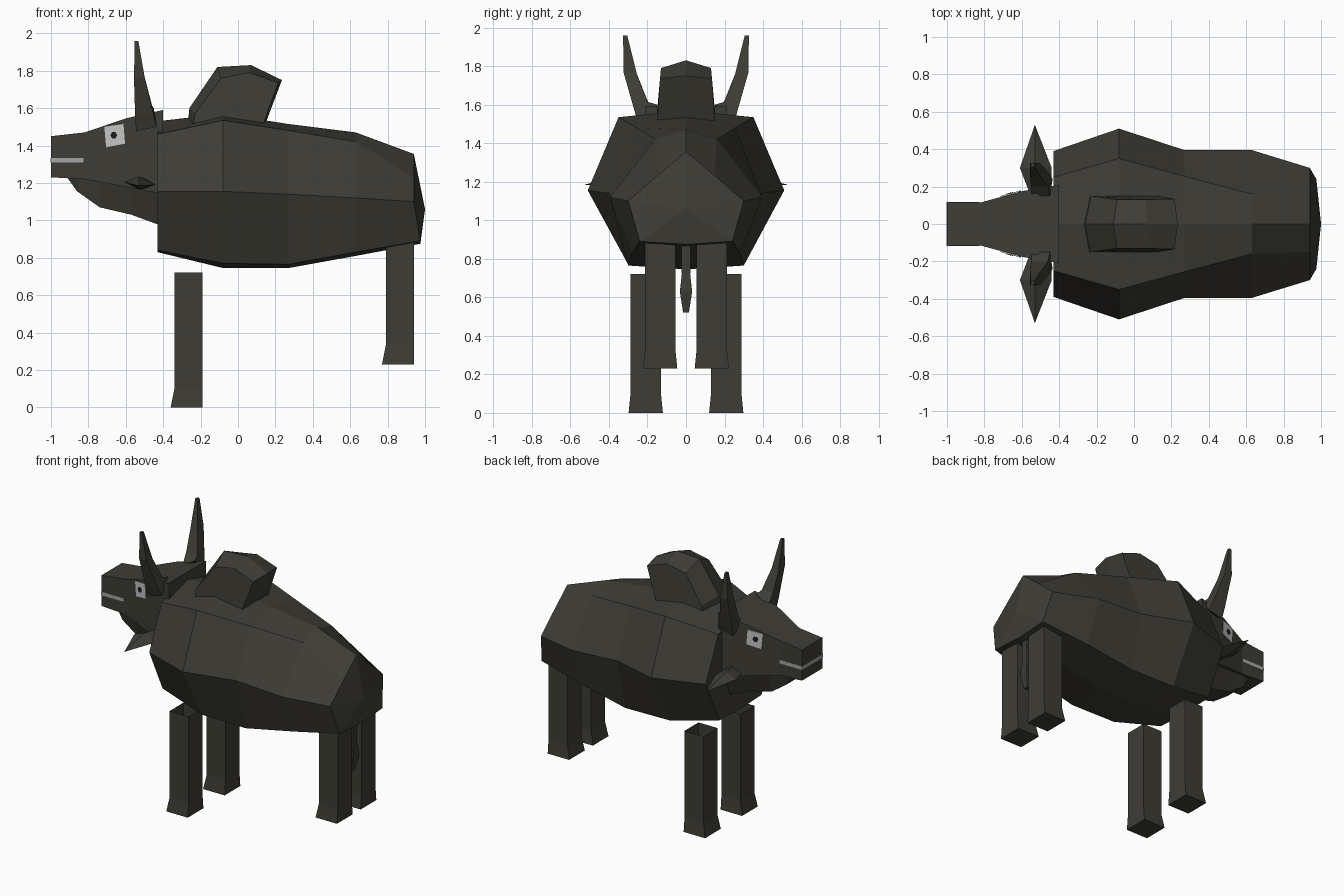
import bpy, bmesh, math

if "Cube" in bpy.data.objects:
    bpy.data.objects.remove(bpy.data.objects["Cube"])


def material(name, rgb):
    m = bpy.data.materials.new(name)
    m.diffuse_color = (*rgb, 1)
    m.use_nodes = True
    m.node_tree.nodes["Principled BSDF"].inputs["Base Color"].default_value = m.diffuse_color
    return m


HIDE = material("dark hide", (0.048, 0.046, 0.036))
WHITE = material("eye white", (0.55, 0.55, 0.55))
GREY = material("mouth grey", (0.38, 0.38, 0.38))
BLACK = material("pupil black", (0.012, 0.012, 0.012))


def finish(name, bm, mat):
    bmesh.ops.recalc_face_normals(bm, faces=bm.faces)
    me = bpy.data.meshes.new(name)
    bm.to_mesh(me)
    bm.free()
    me.materials.append(mat)
    ob = bpy.data.objects.new(name, me)
    bpy.context.collection.objects.link(ob)
    return ob


def loft(name, rings, mat=HIDE, cap_start=True, cap_end=True, tip=None):
    """Skin a list of closed rings; tip closes the far end as a fan."""
    bm = bmesh.new()
    vs = [[bm.verts.new(p) for p in r] for r in rings]
    n = len(rings[0])
    for a, b in zip(vs, vs[1:]):
        for i in range(n):
            j = (i + 1) % n
            bm.faces.new((a[i], a[j], b[j], b[i]))
    if cap_start:
        bm.faces.new(vs[0])
    if tip:
        t = bm.verts.new(tip)
        for i in range(n):
            bm.faces.new((vs[-1][i], vs[-1][(i + 1) % n], t))
    elif cap_end:
        bm.faces.new(vs[-1])
    return finish(name, bm, mat)


def plate(name, pts, mat, depth):
    """Thin plate through pts, thickened along y."""
    return loft(name, [pts, [(x, y + depth, z) for x, y, z in pts]], mat)


def rect(x, w, z0, z1):
    return [(x, -w, z0), (x, w, z0), (x, w, z1), (x, -w, z1)]


# Body: x, top, upper (y, z), widest (y, z), lower (y, z), bottom
stations = [
    (-0.43, 1.53, 0.25, 1.46, 0.39, 1.155, 0.24, 0.84, 0.83),
    (-0.08, 1.57, 0.35, 1.535, 0.51, 1.155, 0.30, 0.77, 0.745),
    (0.27, 1.515, 0.255, 1.48, 0.395, 1.14, 0.30, 0.765, 0.745),
    (0.63, 1.47, 0.16, 1.42, 0.395, 1.12, 0.28, 0.83, 0.81),
    (0.94, 1.355, 0.15, 1.23, 0.30, 1.10, 0.24, 0.89, 0.875),
]
rings = []
for x, zt, yu, zu, ym, zm, yl, zl, zb in stations:
    low = x + (0.035 if x > 0.9 else 0)
    rings.append([(x, 0, zt), (x, yu, zu), (x, ym, zm), (low, yl, zl), (low, 0, zb),
                  (low, -yl, zl), (x, -ym, zm), (x, -yu, zu)])
loft("body", rings, tip=(1.0, 0, 1.06))

# Hump: side profiles with a taller ridge between them
side = [(-0.24, 1.50), (-0.23, 1.57), (-0.09, 1.76), (0.06, 1.79), (0.215, 1.735), (0.13, 1.50)]
ridge = [(-0.27, 1.50), (-0.26, 1.60), (-0.11, 1.82), (0.07, 1.83), (0.235, 1.75), (0.14, 1.50)]
wide = [0.15, 0.15, 0.13, 0.13, 0.135, 0.15]
loft("hump", [[(x, -w, z) for (x, z), w in zip(side, wide)],
              [(x, 0, z) for x, z in ridge],
              [(x, w, z) for (x, z), w in zip(side, wide)]])

# Head with snout
loft("head", [rect(-1.0, 0.115, 1.23, 1.45), rect(-0.82, 0.115, 1.22, 1.47),
              rect(-0.60, 0.175, 1.18, 1.545), rect(-0.40, 0.21, 1.14, 1.59)])

# Jaw and throat hanging under the head
throat = []
for x, wt, zt, wb, zb in [(-0.91, 0.09, 1.24, 0.07, 1.225), (-0.86, 0.10, 1.24, 0.08, 1.155),
                          (-0.74, 0.125, 1.23, 0.08, 1.07), (-0.57, 0.17, 1.20, 0.09, 1.03),
                          (-0.42, 0.20, 1.18, 0.12, 0.975)]:
    throat.append([(x, -wt, zt), (x, wt, zt), (x, wb, zb), (x, -wb, zb)])
loft("throat", throat)

# Mouth stripe wrapping the snout
loft("mouth", [rect(-1.003, 0.118, 1.308, 1.334), rect(-0.825, 0.118, 1.308, 1.334)], GREY)


def cheek(x):
    return 0.115 + (x + 0.82) * 0.06 / 0.22


for s, label in ((-1, "right"), (1, "left")):
    # Eye plate and pupil following the cheek
    white = [(-0.715, 1.50), (-0.612, 1.515), (-0.604, 1.41), (-0.705, 1.39)]
    plate(label + "_eye", [(x, s * cheek(x), z) for x, z in white], WHITE, s * 0.006)
    pupil = [(-0.664 + 0.018 * math.cos(a * math.pi / 3), 1.455 + 0.02 * math.sin(a * math.pi / 3))
             for a in range(6)]
    plate(label + "_pupil", [(x, s * cheek(x), z) for x, z in pupil], BLACK, s * 0.009)

    # Horn: four-sided, sweeping out and then up
    horn = [
        [(-0.545, 0.15, 1.54), (-0.45, 0.15, 1.60), (-0.435, 0.24, 1.50), (-0.545, 0.24, 1.475)],
        [(-0.55, 0.20, 1.62), (-0.46, 0.20, 1.615), (-0.45, 0.265, 1.56), (-0.55, 0.265, 1.56)],
        [(-0.556, 0.255, 1.76), (-0.50, 0.255, 1.76), (-0.50, 0.325, 1.77), (-0.556, 0.325, 1.77)],
        [(-0.552, 0.305, 1.96), (-0.533, 0.305, 1.96), (-0.533, 0.326, 1.96), (-0.552, 0.326, 1.96)],
    ]
    loft(label + "_horn", [[(x, s * y, z) for x, y, z in r] for r in horn])

    # Ear: flattened diamond closing to a point
    ear = [
        [(-0.56, 0.17, 1.19), (-0.50, 0.17, 1.225), (-0.44, 0.17, 1.19), (-0.50, 0.17, 1.17)],
        [(-0.61, 0.30, 1.205), (-0.53, 0.30, 1.235), (-0.44, 0.30, 1.19), (-0.53, 0.30, 1.165)],
    ]
    loft(label + "_ear", [[(x, s * y, z) for x, y, z in r] for r in ear],
         tip=(-0.53, s * 0.53, 1.185))

    # Legs: open-topped posts with slightly flared hooves
    for part, x, y, z0, z1 in (("front", -0.34, 0.13, 0.0, 0.72), ("rear", 0.79, 0.055, 0.23, 0.89)):
        def section(z, f):
            x0, x1, y0, y1 = x - f * 2, x + 0.15, y - f, y + 0.158 + f
            return [(x0, s * y0, z), (x1, s * y0, z), (x1, s * y1, z), (x0, s * y1, z)]
        loft(f"{label}_{part}_leg",
             [section(z0, 0.01), section(z0 + 0.1, 0), section(z1, 0)], cap_end=False)

# Tail
loft("tail", [[(0.905 - w, -w, z), (0.905 + w, -w, z), (0.905 + w, w, z), (0.905 - w, w, z)]
              for w, z in ((0.015, 0.52), (0.032, 0.63), (0.022, 0.72), (0.025, 0.90))])
